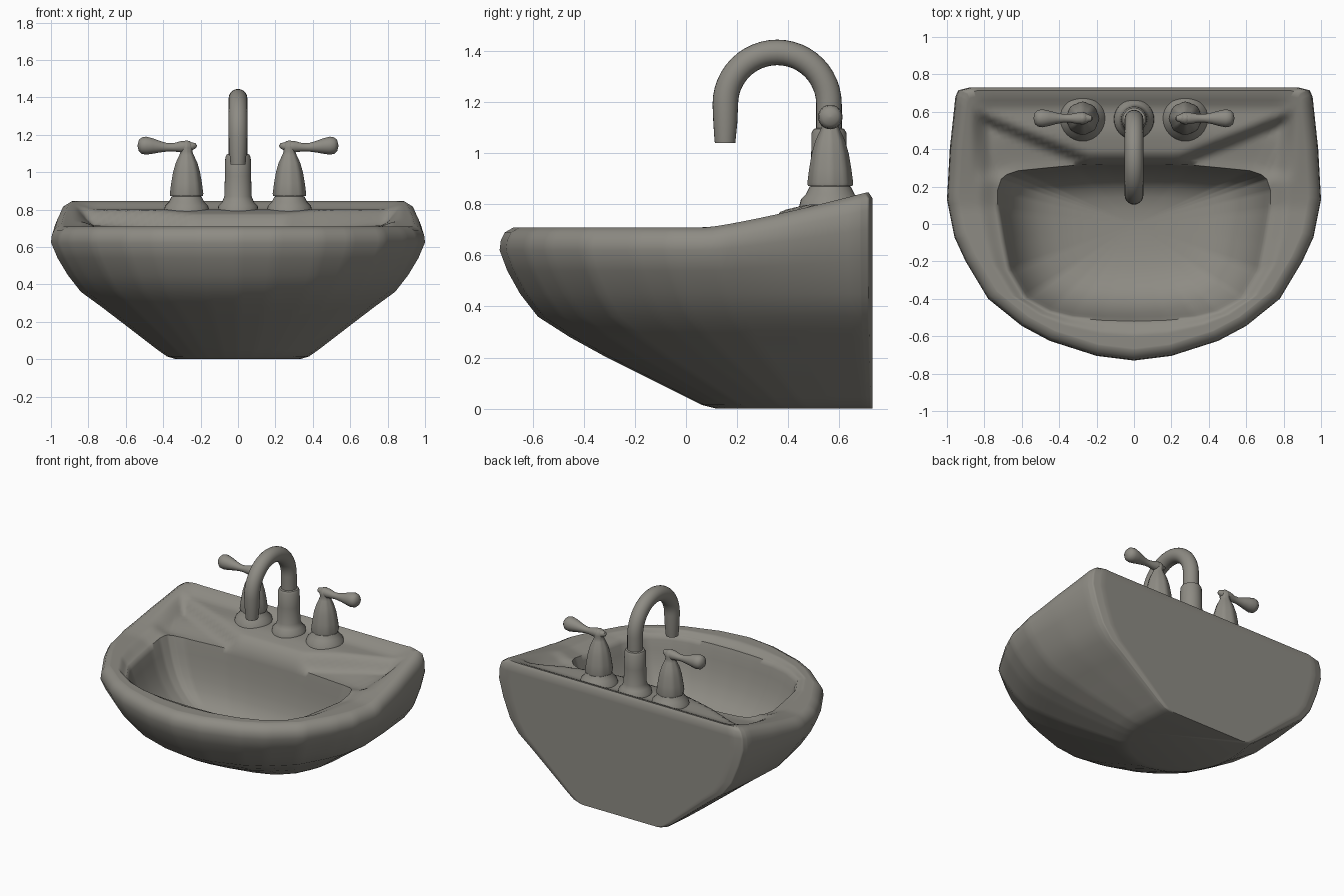
import bpy, bmesh, math
from mathutils import Vector

if "Cube" in bpy.data.objects:
    bpy.data.objects.remove(bpy.data.objects["Cube"])

mat = bpy.data.materials.new("warm grey ceramic")
mat.diffuse_color = (0.27, 0.26, 0.23, 1)
mat.use_nodes = True
mat.node_tree.nodes["Principled BSDF"].inputs["Base Color"].default_value = mat.diffuse_color


def finish(name, bm, angle=50):
    bmesh.ops.recalc_face_normals(bm, faces=bm.faces)
    me = bpy.data.meshes.new(name)
    bm.to_mesh(me)
    bm.free()
    ob = bpy.data.objects.new(name, me)
    bpy.context.collection.objects.link(ob)
    me.materials.append(mat)
    bpy.ops.object.select_all(action='DESELECT')
    ob.select_set(True)
    bpy.context.view_layer.objects.active = ob
    bpy.ops.object.shade_smooth_by_angle(angle=math.radians(angle))
    return ob


def loft(name, rings, angle=50):
    """Skin a list of closed rings and cap both ends."""
    bm = bmesh.new()
    vs = [[bm.verts.new(p) for p in r] for r in rings]
    n = len(vs[0])
    for a, b in zip(vs, vs[1:]):
        for i in range(n):
            j = (i + 1) % n
            bm.faces.new((a[i], a[j], b[j], b[i]))
    bm.faces.new(vs[0])
    bm.faces.new(vs[-1])
    return finish(name, bm, angle)


def smooth(t):
    t = max(0.0, min(1.0, t))
    return t * t * (3 - 2 * t)


def closed(half, k=6):
    """Mirror a half outline (front centre to back centre) and subdivide it."""
    pts = half + [(-x, y) for x, y in half[-2:0:-1]]
    out = []
    for i, (x0, y0) in enumerate(pts):
        x1, y1 = pts[(i + 1) % len(pts)]
        out += [(x0 + (x1 - x0) * s / k, y0 + (y1 - y0) * s / k) for s in range(k)]
    return out


# ---- basin: outer outline and bowl opening, matched point for point
outer = closed([(0, -.73), (.2, -.705), (.45, -.625), (.6, -.545), (.78, -.4), (.9, -.2),
                (.96, -.07), (1, .13), (.985, .4), (.955, .68), (.94, .715), (.88, .73),
                (.66, .73), (.44, .73), (.22, .73), (0, .73)])
opening = closed([(0, -.52), (.17, -.515), (.33, -.5), (.45, -.47), (.58, -.4), (.67, -.25),
                  (.7, -.1), (.73, .08), (.73, .18), (.71, .24), (.68, .265), (.62, .285),
                  (.47, .3), (.31, .315), (.15, .32), (0, .32)])


def lift(y):
    t = max(0.0, y - .08)
    return .14 * min(1, t / .64) ** 1.2


def deck(x, y):
    """Height of the top: sloping rim, raised tap ledge, sunken shoulders."""
    rim = .71 + lift(y)
    s = smooth((y - .30 - .4 * max(0, abs(x) - .25)) / .08)
    ledge = .80 + .045 * smooth((y - .6) / .12)
    w = smooth((.88 - abs(x)) / .12) * smooth((y - .2) / .1)
    return rim + w * (.715 + (ledge - .715) * s - rim)


def level(z, xs, yf, back=.73, up=0.0):
    f = (back - yf) / 1.46
    return [(x * xs, back - (.73 - y) * f, z + up * lift(y)) for x, y in outer]


rings = [level(0, .33, .12), level(.015, .38, .06), level(.05, .43, -.01), level(.2, .625, -.31),
         level(.28, .73, -.455), level(.36, .84, -.58), level(.45, .91, -.65),
         level(.54, .965, -.70, .73, .3), level(.62, 1, -.73, .73, .6),
         level(.66, .995, -.725, .73, .85), level(.69, .98, -.71, .73, .96)]
crest = level(.71, .945, -.675, .715)
for i in range(17):
    t = i / 16
    ring = []
    for (cx, cy, _), (ox, oy) in zip(crest, opening):
        x, y = cx + (ox - cx) * t, cy + (oy - cy) * t
        ring.append((x, y, deck(x, y) - .03 * smooth((t - .5) * 2)))
    rings.append(ring)
for s, z in [(.98, .65), (.955, .59), (.92, .52), (.87, .45), (.8, .385), (.71, .335),
             (.6, .3), (.45, .275), (.25, .26), (.06, .255)]:
    rings.append([(x * s, y * s, z) for x, y in opening])
loft("basin", rings, 60)


# ---- lathe helper along z or x
def lathe(name, prof, origin, axis='z', sx=1, flute=0.0, n=32):
    o = Vector(origin)
    rr = []
    for r, h, *off in prof:
        ring = []
        for i in range(n):
            a = 2 * math.pi * i / n
            q = r * (1 + flute * math.cos(8 * a))
            c, s = q * math.cos(a), q * math.sin(a)
            ring.append(o + (Vector((c, s, h)) if axis == 'z'
                             else Vector((sx * h, c, s + (off[0] if off else 0)))))
        rr.append(ring)
    return loft(name, rr, 40)


# ---- spout: collar and curved tube
lathe("spout_collar", [(.11, .78), (.105, .82), (.085, .84), (.073, .87), (.07, .98),
                       (.068, 1.08), (.06, 1.095), (.045, 1.10)], (0, .56, 0))
path = [(.56, 1.0, .05), (.56, 1.1, .05)]
path += [(.357 + .203 * math.cos(math.pi * i / 24), 1.192 + .203 * math.sin(math.pi * i / 24), .05)
         for i in range(25)]
path += [(.154, 1.12, .047), (.153, 1.06, .042), (.153, 1.04, .04), (.153, 1.04, .03), (.153, 1.07, .028)]
tube = []
for i, (y, z, r) in enumerate(path):
    a = math.pi * max(0, min(1, (i - 2) / 24))
    tube.append([(r * math.cos(u), y + r * math.sin(u) * math.cos(a), z + r * math.sin(u) * math.sin(a))
                 for u in [2 * math.pi * k / 24 for k in range(24)]])
loft("spout_tube", tube, 40)

# ---- tap handles: flange, fluted bell, lever
for sx, side in ((-1, "left"), (1, "right")):
    pos = (sx * .275, .565, 0)
    lathe(side + "_flange", [(.125, .78), (.115, .82), (.095, .84), (.08, .87), (.05, .88)], pos)
    lathe(side + "_bell", [(.06, .872), (.085, .872), (.087, .885), (.08, .94), (.07, 1.0),
                           (.056, 1.05), (.038, 1.09), (.03, 1.11), (.034, 1.13), (.03, 1.15),
                           (.018, 1.165), (.003, 1.17)], pos, flute=.03)
    lathe(side + "_lever", [(.003, -.055, .005), (.014, -.048, .005), (.021, -.03, .002), (.032, 0, 0),
                            (.03, .03, 0), (.022, .07, -.003), (.022, .10, -.003), (.03, .14, 0),
                            (.041, .18, .004), (.048, .215, .006), (.044, .24, .006),
                            (.03, .255, .006), (.003, .262, .006)],
          (pos[0], pos[1], 1.136), axis='x', sx=sx)
